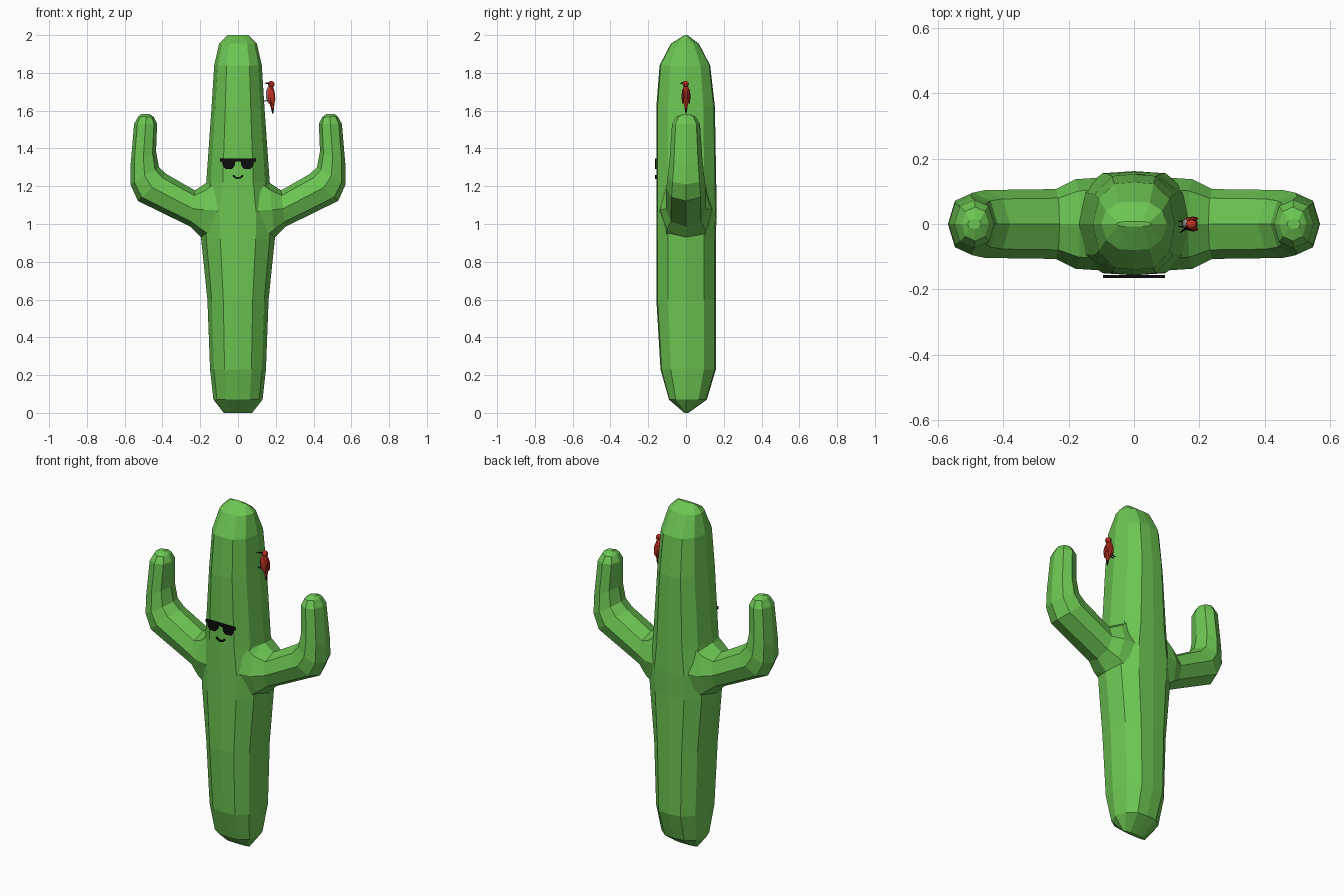
import bpy, bmesh, math
from mathutils import Vector, Matrix

if "Cube" in bpy.data.objects:
    bpy.data.objects.remove(bpy.data.objects["Cube"])


def material(name, r, g, b):
    m = bpy.data.materials.new(name)
    m.use_nodes = True
    m.diffuse_color = (r, g, b, 1)
    m.node_tree.nodes["Principled BSDF"].inputs["Base Color"].default_value = (r, g, b, 1)
    return m


GREEN = material("cactus green", 0.15, 0.56, 0.085)
BLACK = material("black", 0.004, 0.004, 0.004)
RED = material("feather red", 0.5, 0.03, 0.016)
GREY = material("belly grey", 0.3, 0.31, 0.32)


def finish(bm, name, *mats):
    bmesh.ops.recalc_face_normals(bm, faces=bm.faces)
    me = bpy.data.meshes.new(name)
    bm.to_mesh(me)
    bm.free()
    for m in mats:
        me.materials.append(m)
    ob = bpy.data.objects.new(name, me)
    bpy.context.collection.objects.link(ob)
    return ob


def loft(name, rings, mat):
    bm = bmesh.new()
    loops = [[bm.verts.new(p) for p in ring] for ring in rings]
    n = len(loops[0])
    for a, b in zip(loops, loops[1:]):
        for i in range(n):
            bm.faces.new((a[i], a[(i + 1) % n], b[(i + 1) % n], b[i]))
    bm.faces.new(loops[0])
    bm.faces.new(loops[-1])
    return finish(bm, name, mat)


def full_section(quarter):
    """Mirror a quarter outline, from the x axis to the y axis, into a closed one."""
    half = quarter + [(-x, y) for x, y in reversed(quarter[:-1])]
    return half + [(x, -y) for x, y in reversed(half[1:-1])]


# Trunk: height, half width, front depth, back depth
trunk_rings = [
    (0.0, 0.075, 0.008, 0.012), (0.07, 0.13, 0.09, 0.11), (0.23, 0.148, 0.135, 0.158),
    (0.6, 0.162, 0.157, 0.158), (0.92, 0.195, 0.157, 0.158), (1.06, 0.2, 0.157, 0.162),
    (1.22, 0.168, 0.157, 0.16), (1.62, 0.14, 0.157, 0.153), (1.84, 0.126, 0.14, 0.128),
    (1.955, 0.1, 0.08, 0.068), (2.0, 0.055, 0.008, 0.008),
]
section = full_section([(1, 0), (0.86, 0.6), (0.48, 0.96), (0, 1)])
cactus = loft("cactus_body", [
    [Vector((x * w, y * (back if y > 0 else front), z)) for x, y in section]
    for z, w, front, back in trunk_rings], GREEN)

# Arms: outer point x z, inner point x z, half depth
arm_rings = [
    (0.06, 0.8, 0.06, 1.34, 0.145), (0.195, 0.93, 0.165, 1.22, 0.137),
    (0.25, 0.985, 0.228, 1.178, 0.107), (0.53, 1.122, 0.38, 1.265, 0.104),
    (0.57, 1.21, 0.418, 1.3, 0.096), (0.568, 1.32, 0.434, 1.385, 0.086),
    (0.55, 1.53, 0.428, 1.53, 0.074), (0.528, 1.57, 0.445, 1.565, 0.052),
    (0.51, 1.583, 0.468, 1.583, 0.015),
]
arm_section = full_section([(1, 0), (0.72, 0.74), (0, 1)])
for side, label in ((1, "left"), (-1, "right")):
    rings = []
    for ox, oz, ix, iz, d in arm_rings:
        outer, inner = Vector((ox, 0, oz)), Vector((ix, 0, iz))
        mid, reach = (outer + inner) / 2, (outer - inner) / 2
        ring = [mid + reach * u + Vector((0, v * d, 0)) for u, v in arm_section]
        rings.append([Vector((p.x * side, p.y, p.z)) for p in ring])
    arm = loft(label + "_arm", rings, GREEN)
    # Join the arm to the trunk as one skin
    union = cactus.modifiers.new("union", "BOOLEAN")
    union.operation, union.solver, union.object = "UNION", "EXACT", arm
    bpy.context.view_layer.objects.active = cactus
    bpy.ops.object.modifier_apply(modifier=union.name)
    bpy.data.objects.remove(arm)


def plate(name, outline, y=-0.165, thick=0.008):
    """Thin plate facing the front from an x z outline."""
    return loft(name, [[Vector((x, yy, z)) for x, z in outline] for yy in (y, y + thick)], BLACK)


# Sunglasses
plate("glasses_bar", [(-0.095, 1.33), (0.095, 1.33), (0.095, 1.347), (-0.095, 1.347)])
lens = [(0.014, 1.332), (0.082, 1.332), (0.08, 1.308), (0.066, 1.292), (0.032, 1.292), (0.018, 1.308)]
plate("left_lens", lens)
plate("right_lens", [(-x, z) for x, z in lens])

# Smile
angles = [math.radians(200 + 140 * i / 8) for i in range(9)]
arc = lambda r, a: (r * math.cos(a), 1.266 + 0.85 * r * math.sin(a))
plate("smile", [arc(0.032, a) for a in angles] + [arc(0.022, a) for a in reversed(angles)])


# Bird on the trunk
def ellipsoid(name, centre, size, tilt=0, mats=(RED,), segs=10):
    bm = bmesh.new()
    bmesh.ops.create_uvsphere(bm, u_segments=segs, v_segments=8, radius=1)
    m = (Matrix.Translation(centre) @ Matrix.Rotation(tilt, 4, "Y")
         @ Matrix.Diagonal((*size, 1)))
    bmesh.ops.transform(bm, matrix=m, verts=bm.verts)
    bm.normal_update()
    if len(mats) > 1:
        for f in bm.faces:
            f.material_index = int(f.normal.x < -0.3)
    return finish(bm, name, *mats)


def spike(name, base, tip, r1, r2, mat):
    base, tip = Vector(base), Vector(tip)
    axis = tip - base
    bm = bmesh.new()
    bmesh.ops.create_cone(bm, cap_ends=True, segments=6, radius1=r1, radius2=r2, depth=axis.length)
    m = Matrix.Translation((base + tip) / 2) @ axis.to_track_quat("Z", "Y").to_matrix().to_4x4()
    bmesh.ops.transform(bm, matrix=m, verts=bm.verts)
    return finish(bm, name, mat)


ellipsoid("bird_body", (0.171, 0, 1.685), (0.025, 0.021, 0.05), 0.0, (RED, GREY))
ellipsoid("bird_head", (0.176, -0.002, 1.74), (0.018, 0.016, 0.018))
spike("bird_beak", (0.165, -0.008, 1.744), (0.14, -0.028, 1.746), 0.006, 0.001, BLACK)
spike("bird_tail", (0.178, 0, 1.66), (0.183, 0, 1.61), 0.016, 0.008, RED)
spike("bird_tail_tip", (0.183, 0, 1.612), (0.184, 0, 1.586), 0.008, 0.003, BLACK)
for s, label in ((1, "left"), (-1, "right")):
    ellipsoid(label + "_wing", (0.181, s * 0.016, 1.675), (0.016, 0.007, 0.042), -0.1, segs=8)
    spike(label + "_foot", (0.165, s * 0.008, 1.655), (0.134, s * 0.008, 1.65), 0.003, 0.002, BLACK)
    ellipsoid(label + "_eye", (0.169, -0.002 + s * 0.014, 1.745), (0.003, 0.003, 0.003), 0, (BLACK,), 6)
